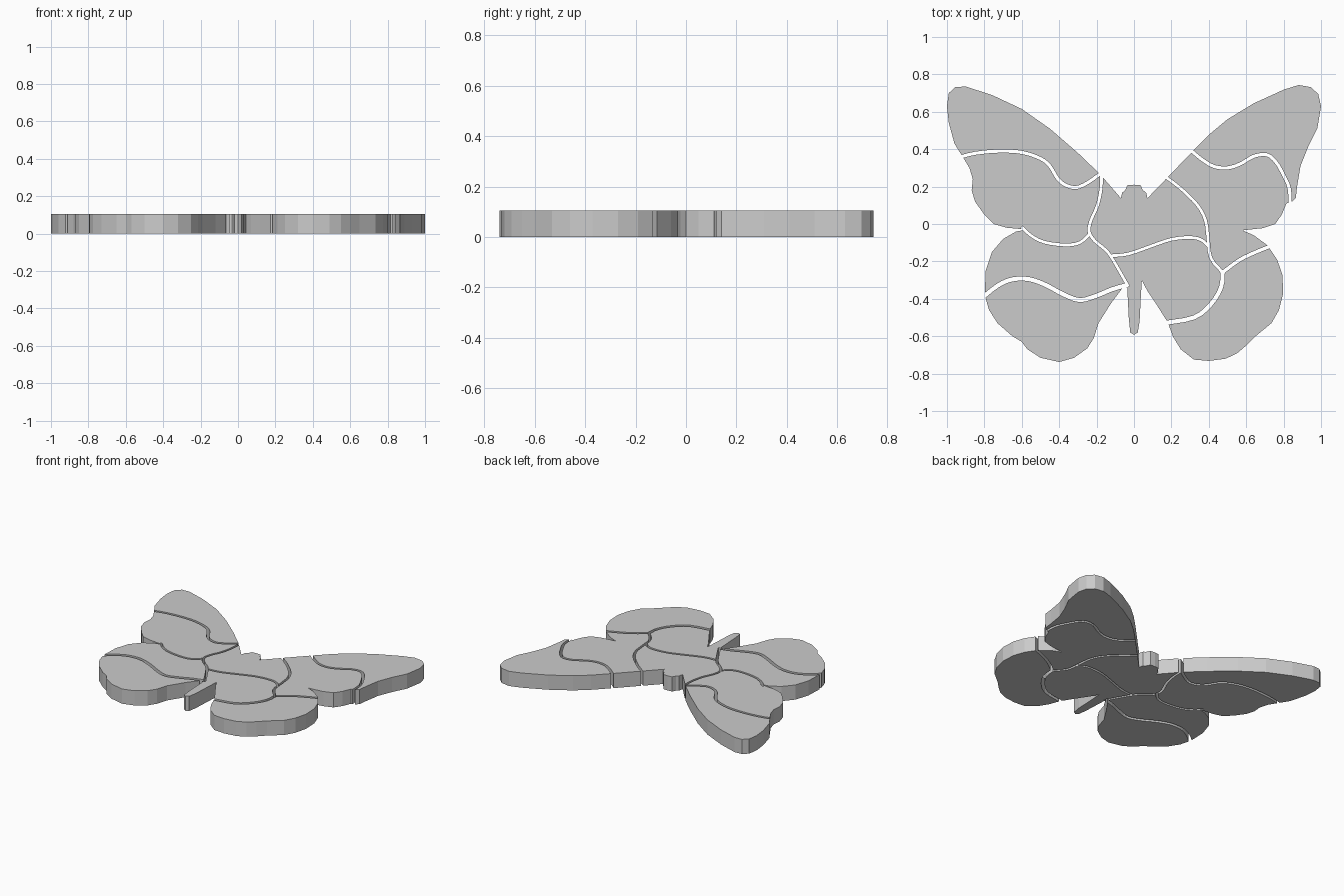
import bpy, bmesh
from mathutils import Vector

if "Cube" in bpy.data.objects:
    bpy.data.objects.remove(bpy.data.objects["Cube"])

H = 0.105  # plate thickness

# Outline: right half, head to tail tip, then left half, tail to head
RIGHT = [(0, .21), (.035, .207), (.048, .18), (.065, .168), (.072, .138), (.18, .25), (.31, .385),
         (.41, .485), (.5, .56), (.64, .645), (.8, .718), (.88, .743), (.945, .732), (.985, .695),
         (1, .63), (.98, .51), (.93, .41), (.89, .31), (.872, .2), (.865, .14), (.845, .12),
         (.815, .11), (.79, .05), (.755, 0), (.69, -.022), (.58, -.034), (.64, -.06), (.715, -.115),
         (.765, -.19), (.793, -.27), (.798, -.37), (.775, -.46), (.735, -.53), (.65, -.6),
         (.6, -.65), (.55, -.692), (.49, -.72), (.4, -.732), (.32, -.725), (.25, -.67), (.21, -.605),
         (.18, -.525), (.12, -.43), (.07, -.355), (.042, -.30), (.036, -.4), (.03, -.52), (.02, -.58)]
LEFT = [(0, -.592), (-.02, -.58), (-.028, -.5), (-.036, -.34), (-.06, -.34), (-.12, -.42),
        (-.19, -.53), (-.215, -.61), (-.25, -.665), (-.32, -.715), (-.4, -.738), (-.5, -.715),
        (-.57, -.67), (-.6, -.63), (-.65, -.6), (-.73, -.53), (-.775, -.46), (-.798, -.38),
        (-.793, -.25), (-.76, -.15), (-.7, -.08), (-.63, -.04), (-.57, -.03), (-.68, -.02),
        (-.75, 0), (-.8, .05), (-.85, .12), (-.868, .18), (-.862, .24), (-.88, .3), (-.91, .35),
        (-.96, .43), (-.99, .54), (-1, .63), (-.99, .7), (-.955, .732), (-.9, .735), (-.76, .69),
        (-.6, .615), (-.45, .51), (-.3, .38), (-.18, .265), (-.07, .138), (-.063, .168),
        (-.048, .18), (-.035, .207)]

# Gaps between the pieces: (width, path)
GAPS = [
    (.017, [(-.94, .355), (-.85, .378), (-.72, .39), (-.6, .383), (-.5, .35), (-.45, .31),
            (-.41, .245), (-.37, .21), (-.31, .195), (-.25, .22), (-.175, .272)]),
    (.015, [(-.175, .31), (-.175, .2), (-.195, .1), (-.23, .02), (-.24, -.04), (-.21, -.09),
            (-.15, -.14), (-.11, -.195), (-.03, -.335)]),
    (.015, [(-.6, -.015), (-.55, -.062), (-.48, -.097), (-.37, -.112), (-.29, -.1), (-.232, -.05)]),
    (.022, [(-.83, -.41), (-.73, -.33), (-.65, -.296), (-.56, -.295), (-.47, -.327), (-.38, -.375),
            (-.29, -.407), (-.2, -.383), (-.12, -.35), (-.035, -.325)]),
    (.017, [(.29, .405), (.37, .34), (.43, .307), (.5, .3), (.57, .322), (.64, .362), (.71, .37),
            (.76, .33), (.8, .26), (.83, .19), (.836, .08)]),
    (.015, [(.15, .265), (.25, .19), (.34, .1), (.382, .02), (.395, -.07), (.41, -.18), (.475, -.26)]),
    (.015, [(-.125, -.17), (-.03, -.16), (.1, -.115), (.2, -.082), (.3, -.072), (.36, -.085),
            (.4, -.12)]),
    (.018, [(.75, -.11), (.64, -.155), (.56, -.195), (.465, -.265)]),
    (.022, [(.475, -.25), (.465, -.34), (.41, -.43), (.32, -.5), (.16, -.53)]),
]

# Rough centre of each piece
NAMES = {"left_wing_tip": (-.6, .48), "left_wing_middle": (-.5, .12), "left_hindwing_upper": (-.5, -.22),
         "left_hindwing_lower": (-.45, -.52), "head_and_chest": (.05, 0), "right_wing_tip": (.7, .52),
         "right_wing_middle": (.5, .1), "tail_and_inner_hindwing": (.2, -.28),
         "right_hindwing": (.55, -.45)}


def prism(name, pts, z0, z1):
    """Extrude a flat outline from z0 to z1."""
    bm = bmesh.new()
    face = bm.faces.new([bm.verts.new((x, y, z0)) for x, y in pts])
    top = bmesh.ops.extrude_face_region(bm, geom=[face])["geom"]
    bmesh.ops.translate(bm, vec=(0, 0, z1 - z0),
                        verts=[v for v in top if isinstance(v, bmesh.types.BMVert)])
    bmesh.ops.recalc_face_normals(bm, faces=bm.faces)
    me = bpy.data.meshes.new(name)
    bm.to_mesh(me)
    bm.free()
    ob = bpy.data.objects.new(name, me)
    bpy.context.collection.objects.link(ob)
    return ob


def smooth_path(pts, n=3):
    """Catmull-Rom curve through the points."""
    p = [Vector(q) for q in pts]
    p = [2 * p[0] - p[1]] + p + [2 * p[-1] - p[-2]]
    out = []
    for a, b, c, d in zip(p, p[1:], p[2:], p[3:]):
        for i in range(n):
            t = i / n
            out.append(.5 * (2 * b + (c - a) * t + (2 * a - 5 * b + 4 * c - d) * t * t
                             + (3 * b - a - 3 * c + d) * t ** 3))
    return out + [p[-2]]


def ribbon(pts, width):
    """Closed outline of a strip of the given width along a path."""
    c = smooth_path(pts)
    left, right = [], []
    for i, q in enumerate(c):
        t = (c[min(i + 1, len(c) - 1)] - c[max(i - 1, 0)]).normalized()
        n = Vector((-t.y, t.x)) * width / 2
        left.append(q + n)
        right.append(q - n)
    return left + right[::-1]


# Whole butterfly plate, cut through by each gap
plate = prism("butterfly", RIGHT + LEFT, 0, H)
cutters = []
for i, (w, path) in enumerate(GAPS):
    cutter = prism(f"gap_cutter_{i}", ribbon(path, w), -.05 - .003 * i, H + .05 + .003 * i)
    cutter.hide_render = True
    cutters.append(cutter)
    mod = plate.modifiers.new("gap", 'BOOLEAN')
    mod.operation, mod.solver, mod.object = 'DIFFERENCE', 'EXACT', cutter
dg = bpy.context.evaluated_depsgraph_get()
mesh = bpy.data.meshes.new_from_object(plate.evaluated_get(dg))
plate.modifiers.clear()
plate.data = mesh
for c in cutters:
    bpy.data.objects.remove(c)

# Split into separate named puzzle pieces
bpy.context.view_layer.objects.active = plate
plate.select_set(True)
bpy.ops.object.mode_set(mode='EDIT')
bpy.ops.mesh.select_all(action='SELECT')
bpy.ops.mesh.separate(type='LOOSE')
bpy.ops.object.mode_set(mode='OBJECT')
for ob in list(bpy.context.scene.objects):
    box = [Vector(b) for b in ob.bound_box]
    if (box[6] - box[0]).xy.length < .15:  # stray sliver
        bpy.data.objects.remove(ob)
        continue
    mid = sum((v.co for v in ob.data.vertices), Vector()) / len(ob.data.vertices)
    ob.name = min(NAMES, key=lambda k: (Vector(NAMES[k]) - mid.xy).length)
